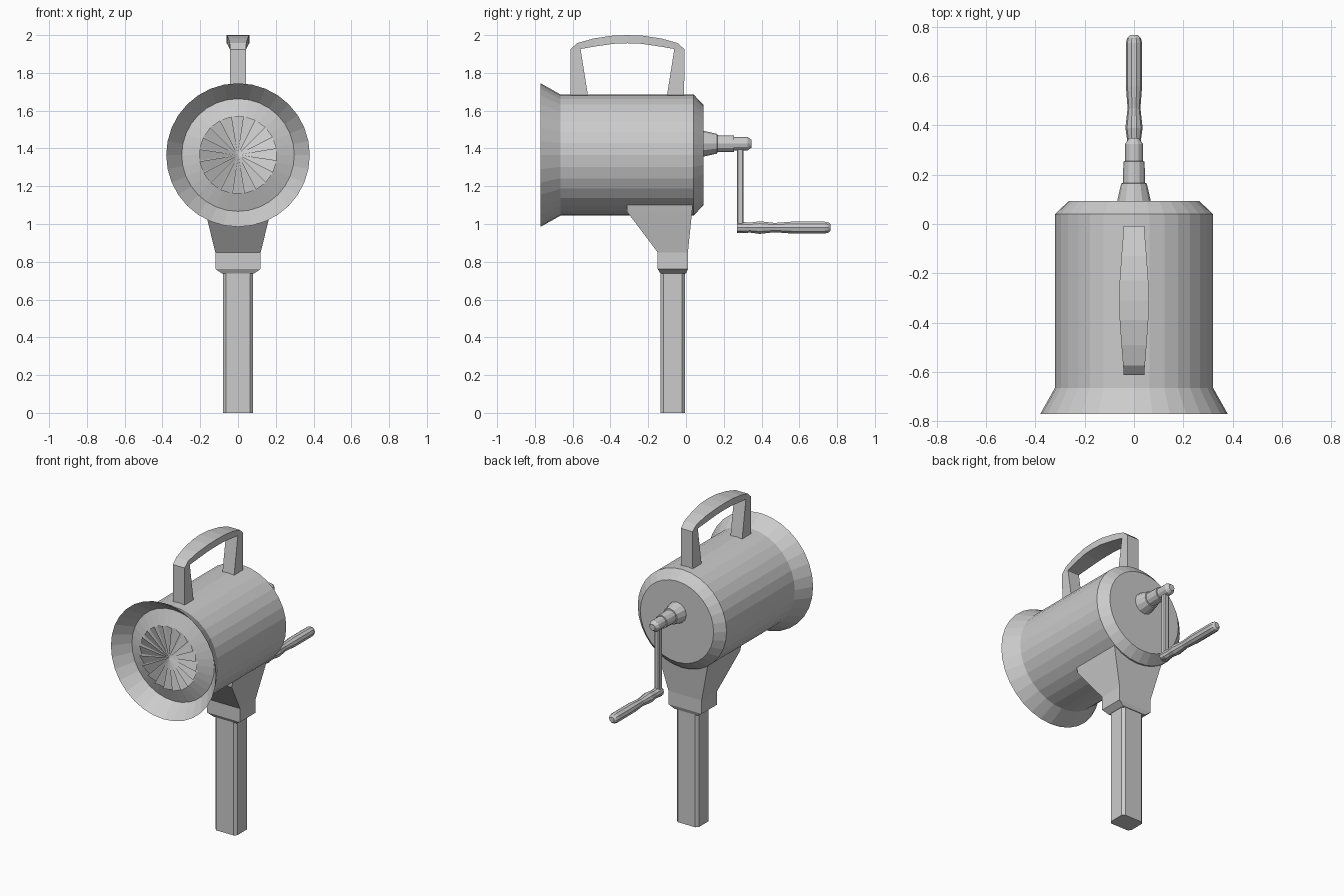
import bpy, bmesh
from math import sin, cos, pi

if "Cube" in bpy.data.objects:
    bpy.data.objects.remove(bpy.data.objects["Cube"])


def finish(name, bm):
    bmesh.ops.remove_doubles(bm, verts=bm.verts, dist=1e-5)
    bmesh.ops.recalc_face_normals(bm, faces=bm.faces)
    me = bpy.data.meshes.new(name)
    bm.to_mesh(me)
    bm.free()
    ob = bpy.data.objects.new(name, me)
    bpy.context.collection.objects.link(ob)
    return ob


def loft(name, rings, closed=False):
    """Skin equal-length vertex rings; cap both ends unless closed."""
    bm = bmesh.new()
    rs = [[bm.verts.new(p) for p in r] for r in rings]
    n = len(rs[0])
    pairs = list(zip(rs, rs[1:])) + ([(rs[-1], rs[0])] if closed else [])
    for a, b in pairs:
        for i in range(n):
            j = (i + 1) % n
            bm.faces.new((a[i], a[j], b[j], b[i]))
    if not closed:
        bm.faces.new(rs[0])
        bm.faces.new(rs[-1])
    return finish(name, bm)


def turned(name, profile, zc, n):
    """Lathe a (y, radius) profile round a y-parallel axis at height zc."""
    return loft(name, [[(r * cos(2 * pi * i / n), y, zc + r * sin(2 * pi * i / n))
                        for i in range(n)] for y, r in profile])


def rect(z, hx, y0, y1, cx=0.0, cy=0.0):
    """Horizontal rectangle, optionally with cut corners."""
    if not cx:
        return [(-hx, y0, z), (hx, y0, z), (hx, y1, z), (-hx, y1, z)]
    return [(-hx + cx, y0, z), (hx - cx, y0, z), (hx, y0 + cy, z), (hx, y1 - cy, z),
            (hx - cx, y1, z), (-hx + cx, y1, z), (-hx, y1 - cy, z), (-hx, y0 + cy, z)]


ZC = 1.365

# drum with flared mouth and raised conical front plate
turned("siren_drum", [(-0.705, 0.2), (-0.67, 0.298), (-0.77, 0.38), (-0.665, 0.321),
                      (0.04, 0.321), (0.093, 0.265)], ZC, 32)

# pitched blades of the intake rotor
bm = bmesh.new()
BLADES = 20
for i in range(BLADES):
    a = 2 * pi * i / BLADES
    h = pi / BLADES * 0.95
    p = [bm.verts.new(v) for v in (
        (0, -0.712, ZC),
        (0.207 * cos(a - h), -0.728, ZC + 0.207 * sin(a - h)),
        (0.207 * cos(a + h), -0.706, ZC + 0.207 * sin(a + h)))]
    bm.faces.new(p)
finish("intake_rotor", bm)

# carrying handle: (outer y, z), (inner y, z), half width along the arch
arch = [((-0.61, 1.66), (-0.516, 1.66), 0.042),
        ((-0.612, 1.925), (-0.558, 1.925), 0.042),
        ((-0.575, 1.958), (-0.55, 1.928), 0.044),
        ((-0.49, 1.982), (-0.48, 1.94), 0.051),
        ((-0.39, 1.997), (-0.385, 1.954), 0.058),
        ((-0.31, 2.0), (-0.31, 1.957), 0.06)]
arch += [((-0.62 - o[0], o[1]), (-0.62 - q[0], q[1]), w) for o, q, w in arch[-2::-1]]
loft("carry_handle", [[(-w, *o), (w, *o), (w, *q), (-w, *q)] for o, q, w in arch])

# bracket and collar under the drum
loft("support_bracket", [rect(0.738, 0.085, -0.135, 0.0), rect(0.762, 0.12, -0.15, 0.01),
                         rect(0.85, 0.12, -0.15, 0.01), rect(1.065, 0.173, -0.312, 0.032),
                         rect(1.1, 0.181, -0.312, 0.036)])

# post with cut corners
loft("post", [rect(z, 0.079, -0.135, -0.005, 0.016, 0.016) for z in (0, 0.75)])

# crank shaft, arm and turned grip
turned("crank_shaft", [(0.085, 0.07), (0.165, 0.052), (0.166, 0.045), (0.254, 0.043),
                       (0.255, 0.036), (0.325, 0.036), (0.348, 0.02)], 1.425, 12)
loft("crank_arm", [rect(z, 0.018, 0.27, 0.305, 0.006, 0.006) for z in (0.955, 1.41)])
turned("crank_grip", [(0.27, 0.03), (0.31, 0.03), (0.34, 0.028), (0.39, 0.035),
                      (0.47, 0.026), (0.56, 0.033), (0.735, 0.033), (0.755, 0.028),
                      (0.766, 0.017)], 0.981, 10)
